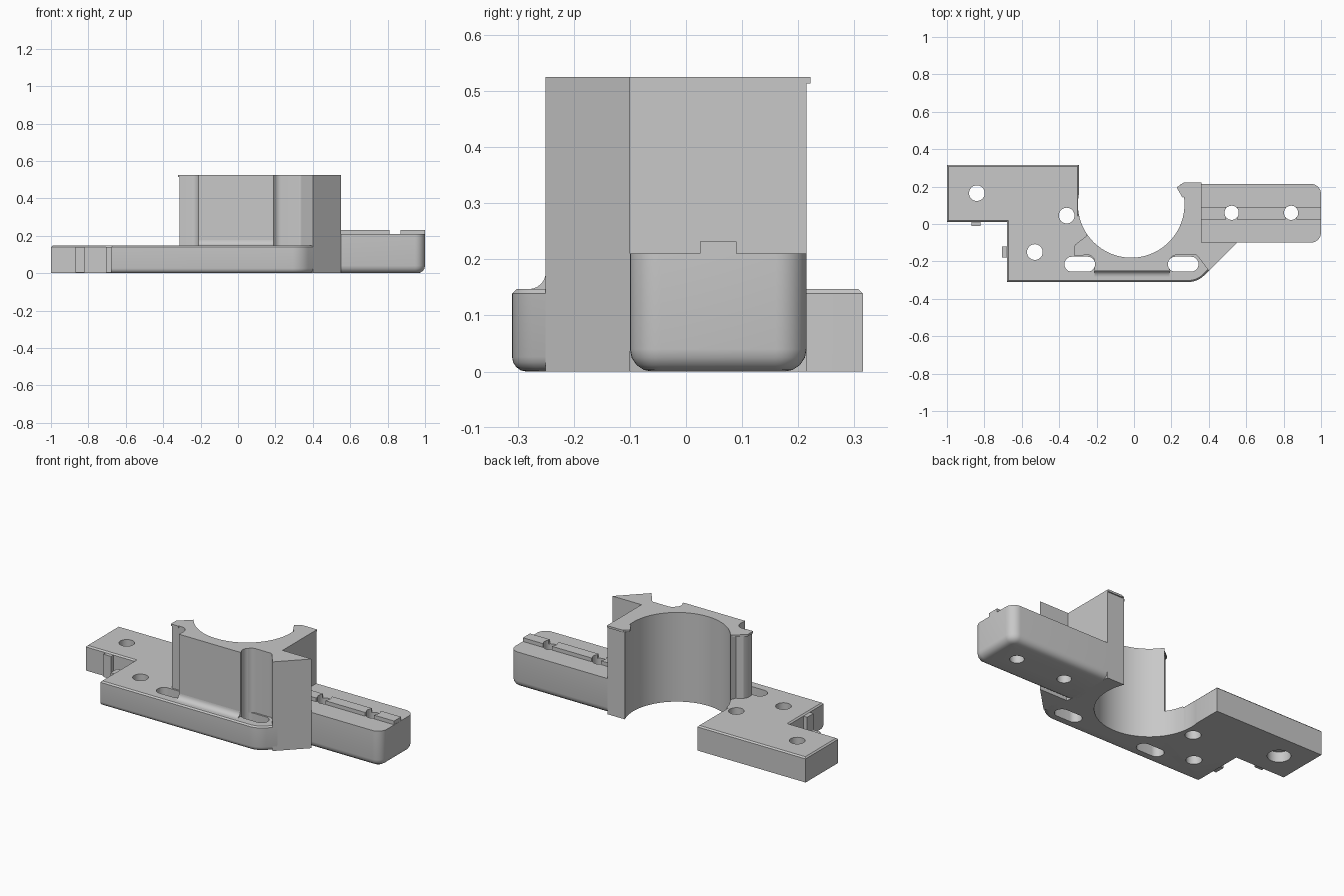
import bpy, bmesh
from math import radians, pi, sin, cos, tan
from mathutils import Vector, Matrix

if "Cube" in bpy.data.objects:
    bpy.data.objects.remove(bpy.data.objects["Cube"])

GREY = bpy.data.materials.new("plain_grey")
GREY.use_nodes = True
GREY.diffuse_color = (0.58, 0.58, 0.58, 1)
GREY.node_tree.nodes["Principled BSDF"].inputs["Base Color"].default_value = (0.58, 0.58, 0.58, 1)


def rounded(points, steps=8):
    """Replace each corner that has a third value by an arc of that radius."""
    out = []
    for i, p in enumerate(points):
        c = Vector(p[:2])
        if len(p) < 3:
            out.append(c)
            continue
        a = (Vector(points[i - 1][:2]) - c).normalized()
        b = (Vector(points[(i + 1) % len(points)][:2]) - c).normalized()
        half = a.angle(b) / 2
        centre = c + (a + b).normalized() * (p[2] / sin(half))
        start = c + a * (p[2] / tan(half)) - centre
        end = c + b * (p[2] / tan(half)) - centre
        sweep = start.angle_signed(end)
        for k in range(steps + 1):
            out.append(centre + Matrix.Rotation(-sweep * k / steps, 2) @ start)
    return out


def face_outward(bm):
    """Make normals consistent and pointing out, also on concave solids."""
    bmesh.ops.recalc_face_normals(bm, faces=bm.faces)
    if bm.calc_volume(signed=True) < 0:
        bmesh.ops.reverse_faces(bm, faces=bm.faces)


def prism(name, points, z0, z1, bevels=()):
    """Extrude a plan outline from z0 to z1, then bevel edges chosen by rules."""
    bm = bmesh.new()
    outline = rounded(points)
    low = [bm.verts.new((p[0], p[1], z0)) for p in outline]
    high = [bm.verts.new((p[0], p[1], z1)) for p in outline]
    bm.faces.new(low[::-1])
    bm.faces.new(high)
    for i in range(len(low)):
        j = (i + 1) % len(low)
        bm.faces.new((low[i], low[j], high[j], high[i]))
    face_outward(bm)
    for rule, width, segments in bevels:
        edges = [e for e in bm.edges if rule(*(v.co for v in e.verts))]
        bmesh.ops.bevel(bm, geom=edges, offset=width, segments=segments,
                        profile=0.5, affect='EDGES', clamp_overlap=True)
    face_outward(bm)
    mesh = bpy.data.meshes.new(name)
    bm.to_mesh(mesh)
    bm.free()
    mesh.materials.append(GREY)
    obj = bpy.data.objects.new(name, mesh)
    bpy.context.collection.objects.link(obj)
    return obj


def box(name, x0, x1, y0, y1, z0, z1):
    return prism(name, [(x0, y0), (x1, y0), (x1, y1), (x0, y1)], z0, z1)


def cylinder(x, y, r, z1=0.7, n=32):
    ring = [(x + r * cos(2 * pi * k / n), y + r * sin(2 * pi * k / n)) for k in range(n)]
    return prism("cutter", ring, -0.1, z1)


def slot(x, y, half, r):
    corner = r * 0.98
    return prism("cutter", [(x - half, y - r, corner), (x + half, y - r, corner),
                            (x + half, y + r, corner), (x - half, y + r, corner)], -0.1, 0.7)


def cut(obj, cutters):
    """Subtract each cutter, bake the result and remove the cutter."""
    for c in cutters:
        m = obj.modifiers.new("cut", 'BOOLEAN')
        m.operation, m.solver, m.object = 'DIFFERENCE', 'EXACT', c
        bpy.context.view_layer.update()
        result = obj.evaluated_get(bpy.context.evaluated_depsgraph_get())
        mesh = bpy.data.meshes.new_from_object(result)
        obj.modifiers.clear()
        obj.data = mesh
        bpy.data.objects.remove(c)


def bore():
    return cylinder(-0.015, 0.105, 0.285, n=96)


def slots():
    return [slot(-0.29, -0.215, 0.082, 0.04), slot(0.263, -0.215, 0.082, 0.04)]


PLATE, TOP = 0.147, 0.525

# Base plate with softened lower front edge and lightly chamfered top
plate = prism("base_plate", [
    (-1, 0.315), (-1, 0.012), (-0.68, 0.012), (-0.68, -0.31), (0.34, -0.31, 0.12),
    (0.42, -0.23), (0.38, -0.15), (0.34, 0.05), (-0.295, 0.05), (-0.295, 0.315)], 0, PLATE, [
    (lambda a, b: max(a.z, b.z) < 0.001 and max(a.y, b.y) < -0.22, 0.026, 4),
    (lambda a, b: min(a.z, b.z) > PLATE - 0.001, 0.008, 1)])
holes = [cylinder(x, y, 0.042) for x, y in ((-0.84, 0.165), (-0.53, -0.15), (-0.36, 0.045))]
counterbore = cylinder(-0.84, 0.165, 0.062, z1=0.06)
cut(plate, [bore(), counterbore] + holes + slots())

# Small locating tabs in the inner corner of the plate
box("rear_locating_tab", -0.87, -0.82, -0.01, 0.03, 0.005, PLATE - 0.008)
box("front_locating_tab", -0.705, -0.66, -0.18, -0.12, 0.005, PLATE - 0.008)

# Half-round tower with two screw pockets and a pointed buttress
tower = prism("clamp_tower", [
    (0.36, 0.215), (0.1, 0.215), (-0.2, 0), (-0.25, -0.05), (-0.265, -0.085),
    (-0.30, -0.105), (-0.313, -0.13), (-0.313, -0.165), (-0.21, -0.165, 0.04),
    (-0.21, -0.25), (0.19, -0.25), (0.19, -0.165, 0.04), (0.335, -0.165, 0.02),
    (0.40, -0.25), (0.55, -0.10), (0.36, -0.10)], 0, TOP)
cut(tower, [bore()] + slots())

# Thin lips where the tower ends flare at the top
prism("rear_lip", [(0.36, 0.2), (0.36, 0.222), (0.265, 0.222, 0.02),
                   (0.228, 0.195), (0.26, 0.14)], TOP - 0.012, TOP)
prism("left_lip", [(-0.25, -0.06), (-0.32, -0.115, 0.02), (-0.32, -0.168),
                   (-0.27, -0.168)], TOP - 0.012, TOP)

# Concave fillet between the tower front and the plate
R = 0.03
arc = [(-0.25 - R + R * cos(t), PLATE + R - R * sin(t))
       for t in (radians(15 * k) for k in range(7))]
cove = prism("tower_cove", [(-0.24, PLATE - 0.01), (-0.24, PLATE + R)] + arc
             + [(-0.25 - R, PLATE - 0.01)], -0.21, 0.19)
cove.data.transform(Matrix(((0, 0, 1, 0), (1, 0, 0, 0), (0, 1, 0, 0), (0, 0, 0, 1))))

# Mounting arm with rounded end and underside
arm = prism("mounting_arm", [(0.34, -0.10), (1, -0.10, 0.055), (1, 0.215, 0.055), (0.34, 0.215)],
            0, 0.21, [(lambda a, b: max(a.z, b.z) < 0.001 and max(a.x, b.x) > 0.4, 0.04, 4)])
HOLE_X = (0.522, 0.84)
cut(arm, [cylinder(x, 0.06, 0.038) for x in HOLE_X])

# Raised key on the arm, interrupted at the screw holes
for i, (x0, x1) in enumerate(((0.35, 0.492), (0.552, 0.81), (0.87, 0.999))):
    key = box(f"arm_key_{i + 1}", x0, x1, 0.025, 0.09, 0.2, 0.232)
    cut(key, [cylinder(x, 0.06, 0.038) for x in HOLE_X])

# Smooth curved walls, keep sharp corners
for obj in bpy.context.scene.objects:
    obj.select_set(obj.type == 'MESH')
bpy.context.view_layer.objects.active = plate
bpy.ops.object.shade_smooth_by_angle(angle=radians(30))
